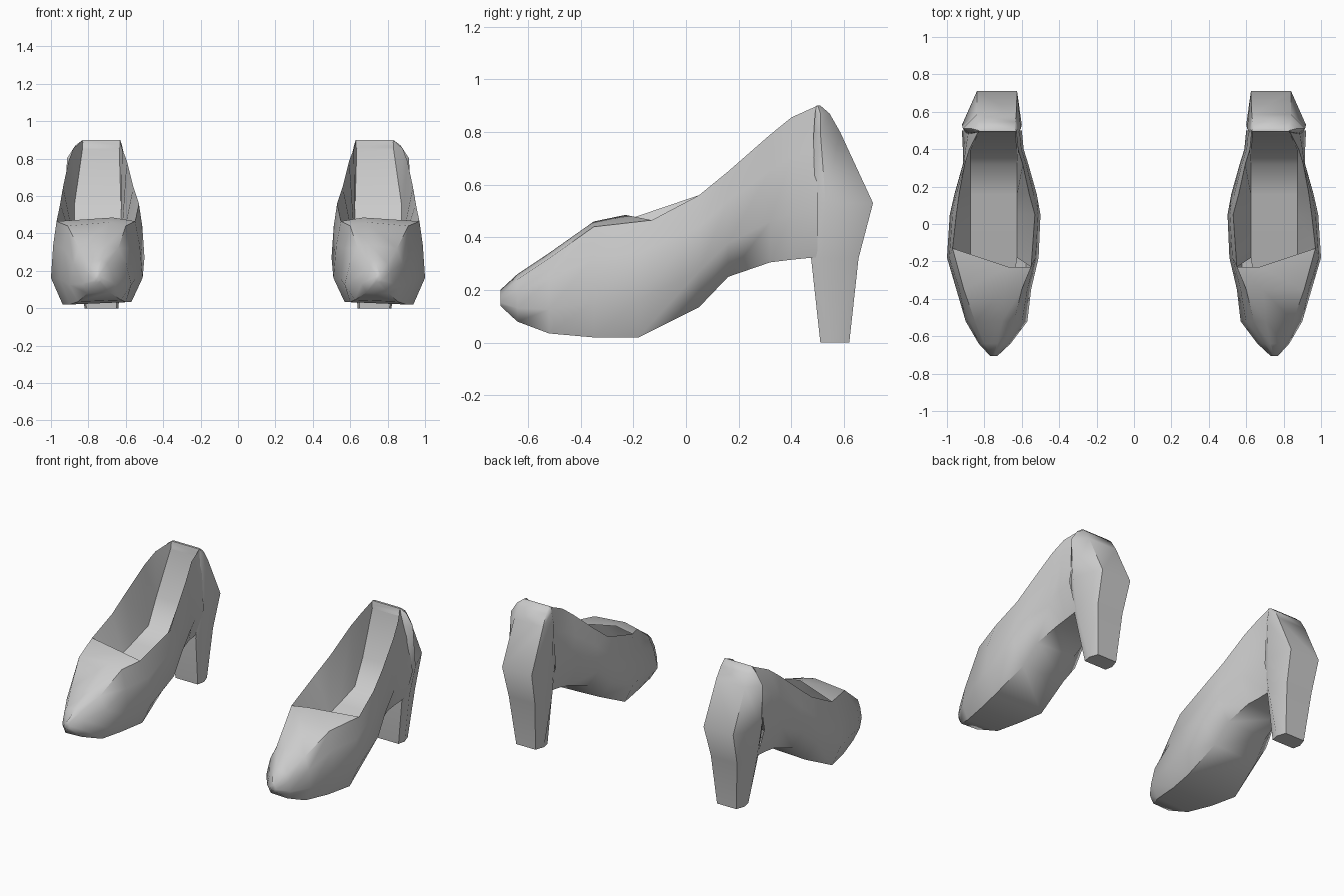
import bpy, bmesh, math

cube = bpy.data.objects.get("Cube")
if cube:
    bpy.data.objects.remove(cube)

grey = bpy.data.materials.new("plain_grey")
grey.use_nodes = True
colour = (0.6, 0.6, 0.6, 1)
grey.diffuse_color = colour
grey.node_tree.nodes["Principled BSDF"].inputs["Base Color"].default_value = colour

CENTRE = 0.75  # distance of each shoe from the middle

# Sections along the shoe: y, inner side, outer side, sole z, rim z, rim inner, rim outer, sole width factor
SECTIONS = [
    (-.705, -.02, .02, .14, .18, -.01, .01, .6),
    (-.64, -.09, .08, .08, .24, -.05, .05, .7),
    (-.52, -.18, .15, .035, .32, -.11, .1, .7),
    (-.35, -.2, .2, .02, .44, -.15, .16, .75),
    (-.18, -.24, .25, .02, .465, -.2, .22, .75),
    (.05, -.25, .235, .135, .56, -.22, .2, .65),
    (.16, -.23, .21, .25, .65, -.19, .185, .65),
    (.32, -.185, .165, .305, .79, -.155, .155, .7),
    (.4, -.16, .165, .315, .855, -.13, .13, .7),
    (.5, -.15, .17, .325, .9, -.12, .08, .7),
]
EDGE = 4  # section where the toe box ends and the opening begins
FLOOR = [.25, .32, .35, .4, .56, .89]

# Heel rings: z, front y, middle y, back y, front inner/outer, middle inner/outer, back inner/outer
HEEL = [
    (0, .51, .56, .62, -.1, .06, -.11, .07, -.09, .05),
    (.32, .475, .52, .655, -.11, .11, -.14, .13, -.11, .08),
    (.53, .475, .53, .71, -.13, .14, -.15, .17, -.125, .09),
    (.8, .485, .51, .585, -.13, .13, -.145, .165, -.12, .09),
    (.87, .49, .51, .545, -.12, .1, -.13, .12, -.115, .085),
    (.9, .495, .5, .51, -.12, .08, -.12, .08, -.11, .07),
]


def skin(bm, rows, closed=False):
    """Join neighbouring rows of vertices with faces."""
    for a, b in zip(rows, rows[1:]):
        n = len(a)
        for i in range(n if closed else n - 1):
            j = (i + 1) % n
            bm.faces.new((a[i], a[j], b[j], b[i]))


def finish(bm, name, side, angle):
    """Place the part on its own foot and shade it."""
    for v in bm.verts:
        v.co.x = side * (CENTRE + v.co.x)
    if side < 0:
        bmesh.ops.reverse_faces(bm, faces=bm.faces[:])
    mesh = bpy.data.meshes.new(name)
    bm.to_mesh(mesh)
    bm.free()
    mesh.materials.append(grey)
    ob = bpy.data.objects.new(name, mesh)
    bpy.context.collection.objects.link(ob)
    bpy.ops.object.select_all(action='DESELECT')
    ob.select_set(True)
    bpy.context.view_layer.objects.active = ob
    bpy.ops.object.shade_smooth_by_angle(angle=math.radians(angle))


def upper(side, label):
    bm = bmesh.new()
    rows, crowns = [], []
    for k, (y, a, b, low, top, ta, tb, f) in enumerate(SECTIONS):
        h = top - low
        skew = .05 if k == EDGE else 0  # the opening is cut on a slant
        ring = [(ta, y - skew, top), (a * .6 + ta * .4, y, low + h * .72), (a, y, low + h * .32),
                (a * f, y, low + h * .03), (b * f, y, low),
                (b, y, low + h * .32), (b * .6 + tb * .4, y, low + h * .72), (tb, y + skew, top)]
        rows.append([bm.verts.new(p) for p in ring])
        if k <= EDGE:
            crowns.append(bm.verts.new((ta * .4, y - skew, top + .02)))
    skin(bm, rows)
    # toe box top and tip
    skin(bm, [[r[-1], c, r[0]] for r, c in zip(rows, crowns)])
    bm.faces.new([crowns[0]] + rows[0][::-1])
    # sloping lining and footbed
    inside = []
    for row, z, s in zip(rows[EDGE:], FLOOR, SECTIONS[EDGE:]):
        left = bm.verts.new((max(s[5] * .95, -.125), s[0], z))
        right = bm.verts.new((min(s[6] * .95, .125), s[0], z))
        inside.append([row[-1], right, left, row[0]])
    skin(bm, inside)
    # footbed running under the toe box
    a, b = [bm.verts.new((u, SECTIONS[EDGE - 1][0], .2)) for u in (.1, -.1)]
    skin(bm, [[a, b], inside[0][1:3]])
    bm.faces.new(inside[-1])
    finish(bm, label + "_shoe_upper", side, 50)


def heel(side, label):
    bm = bmesh.new()
    rows = []
    for z, yf, ym, yb, fa, fb, ma, mb, ba, bb in HEEL:
        ring = [(fa, yf, z), (fb, yf, z), (mb, ym, z), (bb, yb, z), (ba, yb, z), (ma, ym, z)]
        rows.append([bm.verts.new(p) for p in ring])
    skin(bm, rows, closed=True)
    bm.faces.new(rows[0][::-1])
    bm.faces.new(rows[-1])
    finish(bm, label + "_shoe_heel", side, 50)


for side, label in ((1, "left"), (-1, "right")):
    upper(side, label)
    heel(side, label)
